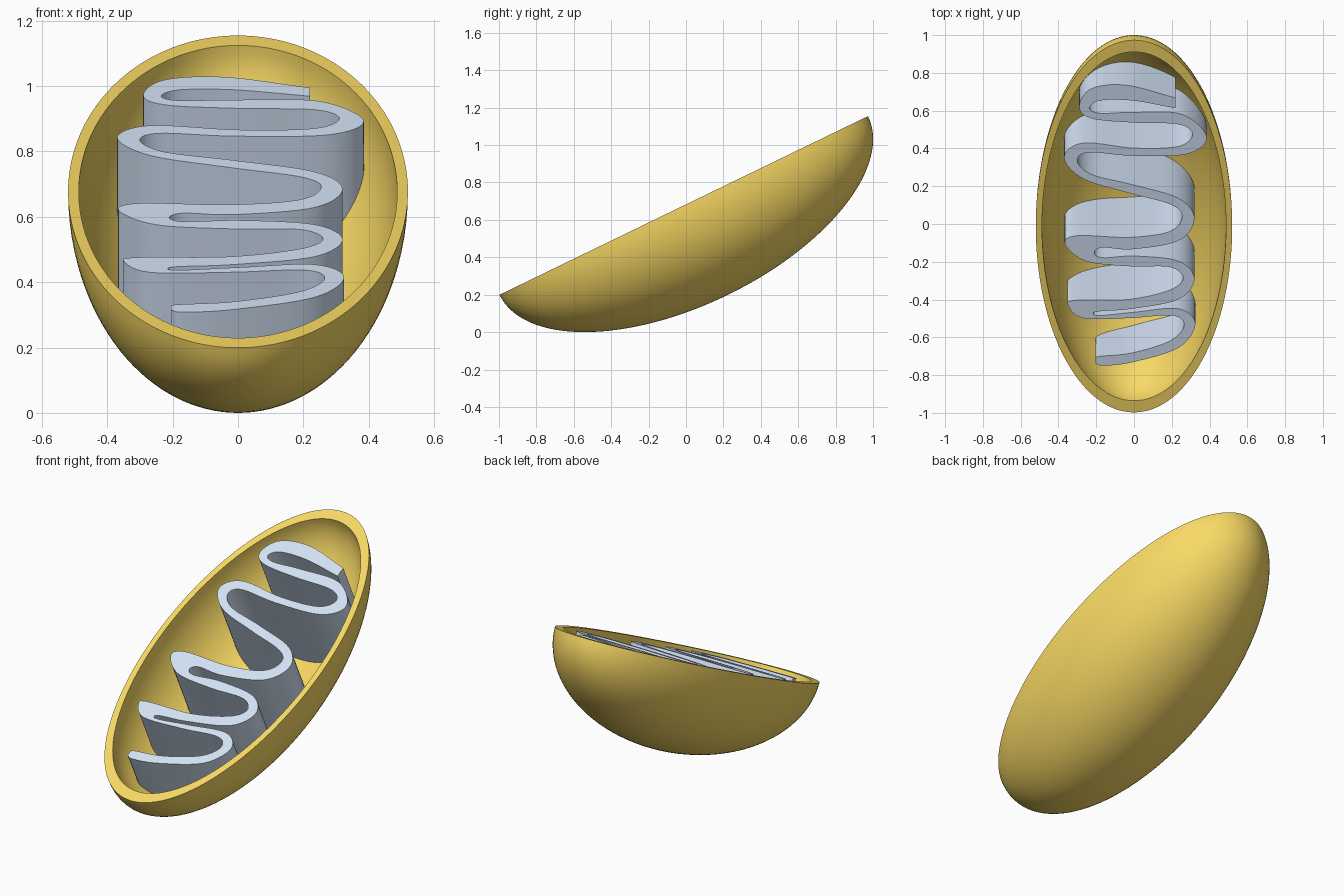
import bpy, bmesh, math
from mathutils import Vector

if "Cube" in bpy.data.objects:
    bpy.data.objects.remove(bpy.data.objects["Cube"])

TILT = math.atan2(0.955, 1.97)
CENTRE = (0, -0.012, 0.677)
RX, RY, RZ = 0.52, 1.095, 0.533      # half-ellipsoid radii
INNER = 0.937                        # inner wall scale


def material(name, rgb):
    m = bpy.data.materials.new(name)
    m.diffuse_color = (*rgb, 1)
    m.use_nodes = True
    m.node_tree.nodes["Principled BSDF"].inputs["Base Color"].default_value = m.diffuse_color
    return m


def finish(bm, name, mat):
    bmesh.ops.recalc_face_normals(bm, faces=bm.faces)
    me = bpy.data.meshes.new(name)
    bm.to_mesh(me)
    bm.free()
    ob = bpy.data.objects.new(name, me)
    bpy.context.collection.objects.link(ob)
    ob.location = CENTRE
    ob.rotation_euler = (TILT, 0, 0)
    me.materials.append(mat)
    bpy.ops.object.select_all(action='DESELECT')
    ob.select_set(True)
    bpy.context.view_layer.objects.active = ob
    bpy.ops.object.shade_smooth_by_angle(angle=math.radians(35))
    return ob


def smooth_path(pts, steps=8):
    """Catmull-Rom curve through the points."""
    p = [Vector(q) for q in pts]
    p = [2 * p[0] - p[1]] + p + [2 * p[-1] - p[-2]]
    out = []
    for a, b, c, d in zip(p, p[1:], p[2:], p[3:]):
        for i in range(steps):
            t = i / steps
            out.append(0.5 * (2 * b + (c - a) * t + (2 * a - 5 * b + 4 * c - d) * t * t
                              + (3 * b - a - 3 * c + d) * t ** 3))
    return out + [p[-2]]


# Outer shell: a hollow half ellipsoid, open at the cut plane
bm = bmesh.new()
N = 32
arc = [(math.sin(i / N * math.pi / 2), -math.cos(i / N * math.pi / 2)) for i in range(N + 1)]
profile = arc + [(r * INNER, z * INNER) for r, z in reversed(arc)]
verts = [bm.verts.new((r, 0, z)) for r, z in profile]
edges = [bm.edges.new(e) for e in zip(verts, verts[1:])]
bmesh.ops.spin(bm, geom=verts + edges, cent=(0, 0, 0), axis=(0, 0, 1),
               angle=2 * math.pi, steps=128)
bmesh.ops.remove_doubles(bm, verts=bm.verts, dist=1e-4)
bmesh.ops.scale(bm, vec=(RX, RY, RZ), verts=bm.verts)
finish(bm, "outer_shell", material("shell_yellow", (0.95, 0.70, 0.13)))

# Folded inner membrane: two edges of a winding ribbon on the cut plane
edge_a = [(.22, .75), (-.04, .825), (-.225, .805), (-.29, .70), (-.225, .63), (0, .605),
          (.235, .595), (.31, .535), (.235, .465), (0, .455), (-.27, .485), (-.37, .40),
          (-.27, .275), (-.025, .19), (.19, .125), (.255, .055), (.19, -.035), (-.025, -.07),
          (-.30, -.06), (-.365, -.11), (-.255, -.21), (-.025, -.24), (.19, -.245), (.26, -.31),
          (.19, -.38), (-.025, -.435), (-.30, -.44), (-.35, -.465), (-.27, -.545), (-.025, -.545),
          (.205, -.53), (.265, -.59), (.19, -.68), (-.01, -.75), (-.18, -.77), (-.205, -.78)]
edge_b = [(.22, .69), (-.01, .735), (-.18, .735), (-.235, .69), (-.18, .66), (-.01, .665),
          (.25, .655), (.385, .52), (.28, .42), (-.01, .41), (-.24, .43), (-.30, .38),
          (-.225, .30), (-.01, .24), (.235, .16), (.32, .04), (.235, -.09), (-.01, -.14),
          (-.165, -.13), (-.21, -.16), (-.165, -.19), (.005, -.18), (.235, -.21), (.32, -.315),
          (.235, -.435), (-.01, -.49), (-.18, -.505), (-.215, -.518), (-.18, -.53), (.005, -.51),
          (.235, -.49), (.325, -.58), (.235, -.72), (-.01, -.805), (-.165, -.825), (-.205, -.81)]


def floor_z(p):
    """Depth just inside the shell wall below a point."""
    s = 0.96
    return -RZ * math.sqrt(max(0.0, s * s - (p.x / RX) ** 2 - (p.y / RY) ** 2))


bm = bmesh.new()
rings = []
for a, b in zip(smooth_path(edge_a), smooth_path(edge_b)):
    rings.append([bm.verts.new(v) for v in ((a.x, a.y, -.01), (b.x, b.y, -.01),
                                            (b.x, b.y, floor_z(b)), (a.x, a.y, floor_z(a)))])
for r, s in zip(rings, rings[1:]):
    for i in range(4):
        j = (i + 1) % 4
        bm.faces.new((r[i], r[j], s[j], s[i]))
bm.faces.new(rings[0])
bm.faces.new(rings[-1])
finish(bm, "folded_membrane", material("membrane_blue", (0.66, 0.77, 0.92)))
